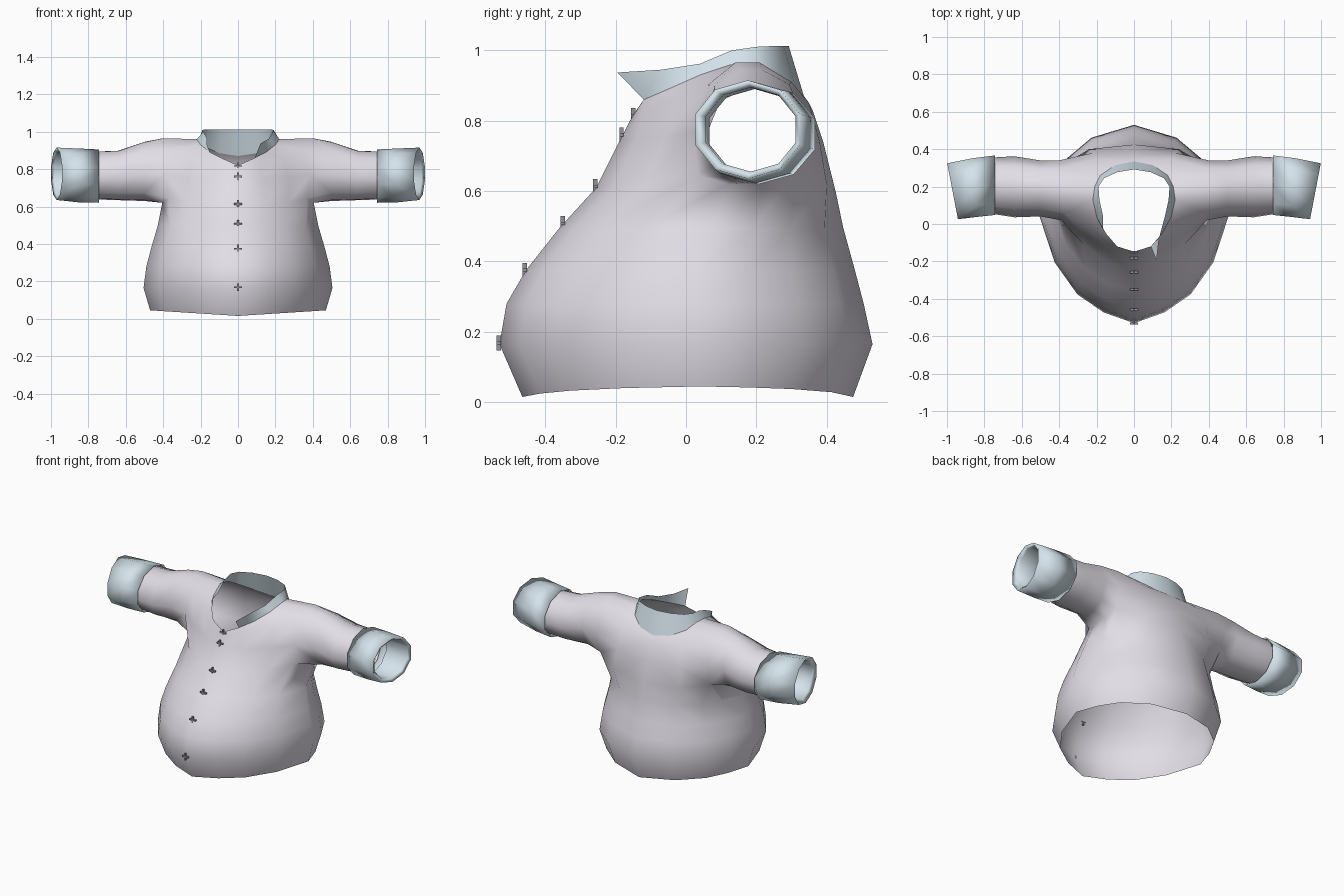
import bpy, bmesh, math

if "Cube" in bpy.data.objects:
    bpy.data.objects.remove(bpy.data.objects["Cube"])

def material(name, rgb):
    m = bpy.data.materials.new(name)
    m.diffuse_color = (*rgb, 1)
    m.use_nodes = True
    m.node_tree.nodes["Principled BSDF"].inputs["Base Color"].default_value = m.diffuse_color
    return m

CLOTH = material("lilac cloth", (0.76, 0.73, 0.80))
TRIM = material("pale blue trim", (0.66, 0.77, 0.83))
THREAD = material("dark thread", (0.30, 0.29, 0.33))

def finish(bm, name, mat, mirror=False, smooth=True):
    bmesh.ops.delete(bm, geom=[v for v in bm.verts if not v.link_faces], context='VERTS')
    bmesh.ops.recalc_face_normals(bm, faces=bm.faces)
    for f in bm.faces:
        f.smooth = smooth
    me = bpy.data.meshes.new(name)
    bm.to_mesh(me)
    bm.free()
    me.materials.append(mat)
    ob = bpy.data.objects.new(name, me)
    bpy.context.collection.objects.link(ob)
    if mirror:
        mod = ob.modifiers.new("mirror", 'MIRROR')
        mod.use_clip = True
        mod.merge_threshold = 0.0005
    return ob

def strip(bm, a, b, closed=False, skip=()):
    n = len(a)
    for i in range(n if closed else n - 1):
        if i not in skip:
            j = (i + 1) % n
            bm.faces.new((a[i], a[j], b[j], b[i]))

def oval(x, y0, y1, z0, z1, angles, slant=0):
    cy, cz, ry, rz = (y0 + y1) / 2, (z0 + z1) / 2, (y1 - y0) / 2, (z1 - z0) / 2
    return [(x + slant * math.cos(a), cy + ry * math.cos(a), cz + rz * math.sin(a)) for a in angles]

# ---- shirt body: half rings running from front centre to back centre ----
shape = [(0, -1), (.32, -.9), (.6, -.73), (.84, -.43), (1, 0),
         (.9, .32), (.75, .6), (.45, .86), (0, 1)]

def belly_ring(z, w, front, back, lift=0, yc=.04):
    return [(x * w, yc + t * ((yc - front) if t < 0 else (back - yc)), z + lift * x)
            for x, t in shape]

arm_low = [(0, -.255, .61), (.14, -.205, .61), (.27, -.11, .62), (.37, .035, .645), (.405, .12, .62),
           (.405, .22, .62), (.39, .31, .65), (.24, .40, .62), (0, .425, .60)]
arm_mid = [(0, -.19, .74), (.13, -.14, .745), (.27, -.06, .755), (.39, .02, .77), (.4, .1, .78),
           (.4, .2, .78), (.40, .34, .78), (.22, .38, .74), (0, .39, .74)]
shoulder = [(0, -.162, .795), (.11, -.125, .825), (.24, -.02, .865), (.37, .06, .90), (.40, .14, .965),
            (.40, .21, .965), (.38, .30, .91), (.2, .35, .85), (0, .36, .83)]
neck = [(0, -.148, .82), (.09, -.12, .86), (.15, -.05, .89), (.2, .04, .93), (.22, .13, .96),
        (.21, .2, .955), (.18, .26, .92), (.1, .315, .885), (0, .335, .87)]

bm = bmesh.new()
rings = [belly_ring(.015, .47, -.465, .475, .03),
         belly_ring(.165, .505, -.53, .53),
         belly_ring(.28, .49, -.51, .505),
         belly_ring(.375, .465, -.455, .48),
         belly_ring(.495, .43, -.36, .447, yc=.07),
         arm_low, arm_mid, shoulder, neck]
rows = [[bm.verts.new(p) for p in r] for r in rings]
for k in range(len(rows) - 1):
    strip(bm, rows[k], rows[k + 1], skip=(3, 4, 5) if k in (5, 6) else ())

# sleeve grows out of the armhole
low, mid, top = rows[5:8]
loop = low[3:7] + [mid[6]] + top[3:7][::-1] + [mid[3]]
angles = [math.atan2(v.co.z - .785, v.co.y - .18) for v in loop]
for sec in [(.5, .04, .34, .625, .948), (.64, .035, .362, .63, .90), (.77, .055, .355, .635, .895)]:
    new = [bm.verts.new(p) for p in oval(*sec, angles)]
    strip(bm, loop, new, closed=True)
    loop = new
finish(bm, "shirt_body_and_sleeves", CLOTH, mirror=True)

# ---- turned-back cuffs ----
bm = bmesh.new()
ten = [math.tau * (i + .5) / 10 for i in range(10)]
sections = [(.76, .055, .36, .635, .90, 0), (.742, .04, .375, .62, .905, 0),
            (.85, .03, .36, .622, .91, .012), (.97, .018, .332, .635, .915, .03),
            (.955, .05, .318, .655, .895, .03), (.82, .06, .33, .65, .89, 0)]
loop = None
for x, y0, y1, z0, z1, s in sections:
    new = [bm.verts.new(p) for p in oval(x, y0, y1, z0, z1, ten, s)]
    if loop:
        strip(bm, loop, new, closed=True)
    loop = new
finish(bm, "cuffs", TRIM, mirror=True)

# ---- standing collar, with a longer point on the +x side ----
edge = [(.12, -.195, .937), (.135, -.07, .945), (.165, .04, .962), (.185, .13, 1.0),
        (.19, .2, 1.01), (.16, .245, 1.012), (.09, .277, 1.012), (0, .292, 1.012)]
flip = lambda pts: [(-x, y, z) for x, y, z in pts]
base = neck[1:] + flip(neck[2:-1])[::-1]
rim = edge + flip(edge[2:-1])[::-1] + [(-.165, -.03, .93)]
bm = bmesh.new()
strip(bm, [bm.verts.new(p) for p in base], [bm.verts.new(p) for p in rim])
finish(bm, "collar", TRIM)

# ---- crossed stitches down the front ----
bm = bmesh.new()
for y, z in [(-.15, .815), (-.183, .76), (-.258, .613), (-.35, .508), (-.458, .375), (-.532, .168)]:
    for sx, sz in [(.042, .009), (.009, .042)]:
        g = bmesh.ops.create_cube(bm, size=1)
        bmesh.ops.scale(bm, vec=(sx, .012, sz), verts=g['verts'])
        bmesh.ops.translate(bm, vec=(0, y, z), verts=g['verts'])
finish(bm, "front_stitches", THREAD, smooth=False)
